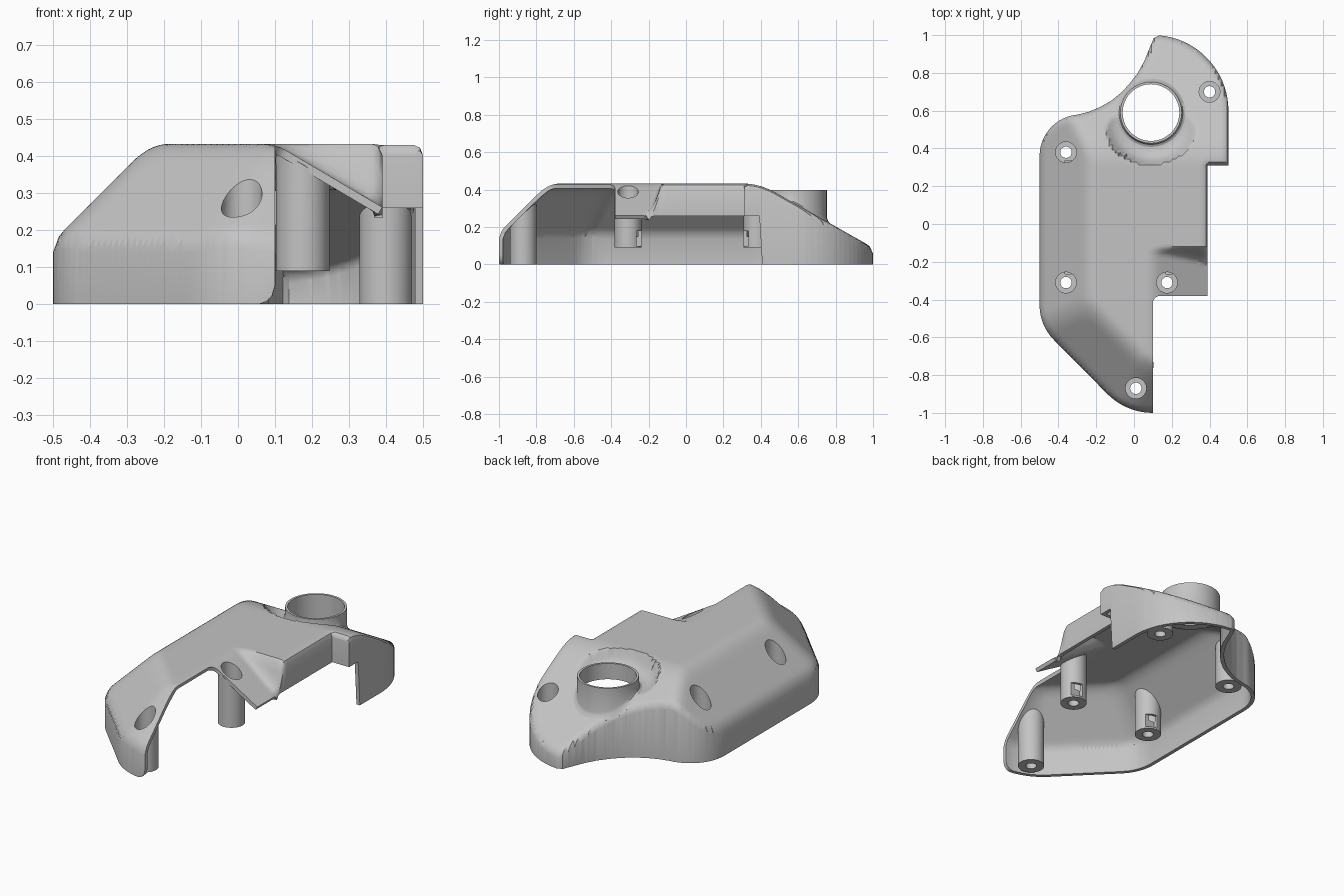
import bpy, bmesh, math
from mathutils import Vector

cube = bpy.data.objects.get("Cube")
if cube:
    bpy.data.objects.remove(cube, do_unlink=True)

THICK, FILLET = 0.022, 0.03
TUBE = (0.09, 0.59)
# screw bosses: x, y, underside height, notch direction along y (0 = none)
BOSSES = [(-0.36, 0.38, 0.09, -1), (-0.36, -0.31, 0.09, 1), (0.175, -0.31, 0.09, 1),
          (0.01, -0.87, 0, 0), (0.4, 0.7, 0, 0)]

grey = bpy.data.materials.new("plain grey")
grey.use_nodes = True
grey.diffuse_color = (0.55, 0.55, 0.55, 1)
grey.node_tree.nodes["Principled BSDF"].inputs["Base Color"].default_value = (0.55, 0.55, 0.55, 1)


def arc(cx, cy, r, a0, a1, n):
    steps = [math.radians(a0 + (a1 - a0) * i / n) for i in range(n + 1)]
    return [(cx + r * math.cos(a), cy + r * math.sin(a)) for a in steps]


def smin(a, b, k=0.05):
    h = max(k - abs(a - b), 0) / k
    return min(a, b) - h * h * k / 4


def smax(a, b, k):
    return -smin(-a, -b, k)


# plan outline, counterclockwise
outline = [(0.1, -1)] + arc(0.14, -0.42, 0.04, 180, 90, 5)
outline += [(0.39, -0.38), (0.39, -0.2), (0.39, 0.31), (0.5, 0.31), (0.5, 0.39)]
outline += arc(0.1, 0.6, 0.4, 0, 85, 18)
outline += [(0.105, 0.985), (0.09, 0.95), (0.053, 0.86), (0.02, 0.8), (-0.02, 0.747),
            (-0.065, 0.698), (-0.12, 0.653), (-0.18, 0.619), (-0.24, 0.594)]
outline += arc(-0.28, 0.36, 0.22, 95, 180, 12)
outline += arc(-0.24, -0.43, 0.26, 180, 225, 8)
outline += arc(0.1, -0.66, 0.34, 225, 270, 10)[:-1]


def is_open(p, q):
    """Edges of the cut-away side carry no wall."""
    return (p[0] + q[0]) / 2 > 0.099 and (p[1] + q[1]) / 2 < -0.2


walled = [(Vector(p), Vector(q)) for p, q in zip(outline, outline[1:] + outline[:1])
          if not is_open(p, q)]


def rim_distance(x, y):
    best, p = 1.0, Vector((x, y))
    for a, b in walled:
        ab = b - a
        t = min(max((p - a).dot(ab) / ab.length_squared, 0), 1)
        best = min(best, (p - a - ab * t).length)
    return best


def height(x, y):
    """Top surface: flat roof, sloped sides, dish round the tube, corner dip."""
    z = 0.433
    for slope in (x + 0.67, (x + y + 1.04) / math.sqrt(2) + 0.17, y + 1.17, 0.09 + 0.565 * (1 - y)):
        z = smin(z, slope)
    r = math.hypot(x - TUBE[0], y - TUBE[1])
    if r < 0.27:
        z = min(z, 0.43 - math.sqrt(0.01 - max(r - 0.17, 0) ** 2))
    if x > 0.05 and y < -0.08:
        dip = smax(0.433 - 0.59 * (x - 0.1), 0.433 + 2.8 * (y + 0.13), 0.08)
        z = smin(z, dip, 0.02)
    d = rim_distance(x, y)
    if d < FILLET:
        z -= FILLET - math.sqrt(max(FILLET ** 2 - (FILLET - d) ** 2, 0))
    return z


def wall_foot(x, y, top):
    if x > 0.38 and -0.25 < y < 0.395:
        return min(0.26, top - 0.008)
    if x > 0.05 and y < -0.9:
        return 0.05 - math.sqrt(max(0.0025 - (x - 0.05) ** 2, 0))
    return 0.0


def add_object(name, bm):
    mesh = bpy.data.meshes.new(name)
    bm.to_mesh(mesh)
    bm.free()
    mesh.materials.append(grey)
    obj = bpy.data.objects.new(name, mesh)
    bpy.context.collection.objects.link(obj)
    return obj


def select(obj):
    bpy.ops.object.select_all(action='DESELECT')
    obj.select_set(True)
    bpy.context.view_layer.objects.active = obj


def cut(obj, cutter):
    mod = obj.modifiers.new("cut", 'BOOLEAN')
    mod.operation, mod.solver, mod.object = 'DIFFERENCE', 'EXACT', cutter
    select(obj)
    bpy.ops.object.modifier_apply(modifier=mod.name)
    bpy.data.objects.remove(cutter, do_unlink=True)


def smooth(obj):
    select(obj)
    bpy.ops.object.shade_smooth_by_angle(angle=math.radians(35))


def lathe(name, cx, cy, profile, sides=48):
    """Closed ring of (radius, z, follows_surface) points turned about z."""
    bm = bmesh.new()
    rings = []
    for r, z, follows in profile:
        ring = []
        for x, y in arc(cx, cy, r, 0, 360, sides)[:-1]:
            ring.append(bm.verts.new((x, y, z + (height(x, y) if follows else 0))))
        rings.append(ring)
    for a, b in zip(rings, rings[1:] + rings[:1]):
        for i in range(sides):
            j = (i + 1) % sides
            bm.faces.new((a[i], a[j], b[j], b[i]))
    bmesh.ops.recalc_face_normals(bm, faces=bm.faces)
    return add_object(name, bm)


# shell: gridded outline raised to the surface, walls dropped from its rim
bm = bmesh.new()
face = bm.faces.new([bm.verts.new((x, y, 0)) for x, y in outline])
for step in (0.003, 0.007, 0.01, 0.01):
    bmesh.ops.inset_region(bm, faces=[face], thickness=step, use_even_offset=True)
GRID = 0.016
for axis, start, count in ((0, -0.5, 63), (1, -1, 125)):
    normal = Vector((1, 0, 0)) if axis == 0 else Vector((0, 1, 0))
    for i in range(1, count):
        bmesh.ops.bisect_plane(bm, geom=bm.verts[:] + bm.edges[:] + bm.faces[:], dist=1e-5,
                               plane_co=normal * (start + GRID * i), plane_no=normal)
bmesh.ops.remove_doubles(bm, verts=bm.verts, dist=0.0008)
bmesh.ops.triangulate(bm, faces=bm.faces)
bm.normal_update()
if sum(f.normal.z for f in bm.faces) < 0:
    bmesh.ops.reverse_faces(bm, faces=bm.faces)
rim = [e.link_loops[0] for e in bm.edges if e.is_boundary]
rim = [(l.vert, l.link_loop_next.vert) for l in rim]
rim = [(a, b) for a, b in rim if not is_open(a.co, b.co)]
for v in bm.verts:
    v.co.z = height(v.co.x, v.co.y)
feet = {}
for v in {v for pair in rim for v in pair}:
    feet[v] = bm.verts.new((v.co.x, v.co.y, wall_foot(*v.co)))
for a, b in rim:
    bm.faces.new((b, a, feet[a], feet[b]))
bm.normal_update()
shell = add_object("cover_shell", bm)
solid = shell.modifiers.new("thickness", 'SOLIDIFY')
solid.thickness, solid.offset = THICK, -1
select(shell)
bpy.ops.object.modifier_apply(modifier=solid.name)

# openings for the tube and the screws
bm = bmesh.new()
for x, y, r in [(*TUBE, 0.155)] + [(b[0], b[1], 0.055) for b in BOSSES]:
    made = bmesh.ops.create_cone(bm, cap_ends=True, segments=48, radius1=r, radius2=r, depth=1)
    bmesh.ops.translate(bm, verts=made["verts"], vec=(x, y, 0.55))
cut(shell, add_object("opening_cutter", bm))
smooth(shell)

# round collar with a flared foot
collar = lathe("collar_tube", *TUBE, [(0.15, -0.024, True), (0.15, 0.398, False), (0.163, 0.398, False),
                                      (0.163, 0.022, True), (0.169, 0.007, True), (0.185, -0.002, True),
                                      (0.18, -0.015, True)], 64)
smooth(collar)

# counterbored screw bosses
for i, (x, y, foot, side) in enumerate(BOSSES):
    boss = lathe(f"screw_boss_{i + 1}", x, y, [(0.072, -0.012, True), (0.072, foot, False),
                                               (0.03, foot, False), (0.03, foot + 0.06, False),
                                               (0.055, foot + 0.06, False), (0.055, -0.002, True)])
    if side:
        bm = bmesh.new()
        bmesh.ops.create_cube(bm, size=0.08)
        bmesh.ops.translate(bm, verts=bm.verts, vec=(x + 0.035, y + side * 0.085, foot + 0.05))
        cut(boss, add_object("notch_cutter", bm))
    smooth(boss)
